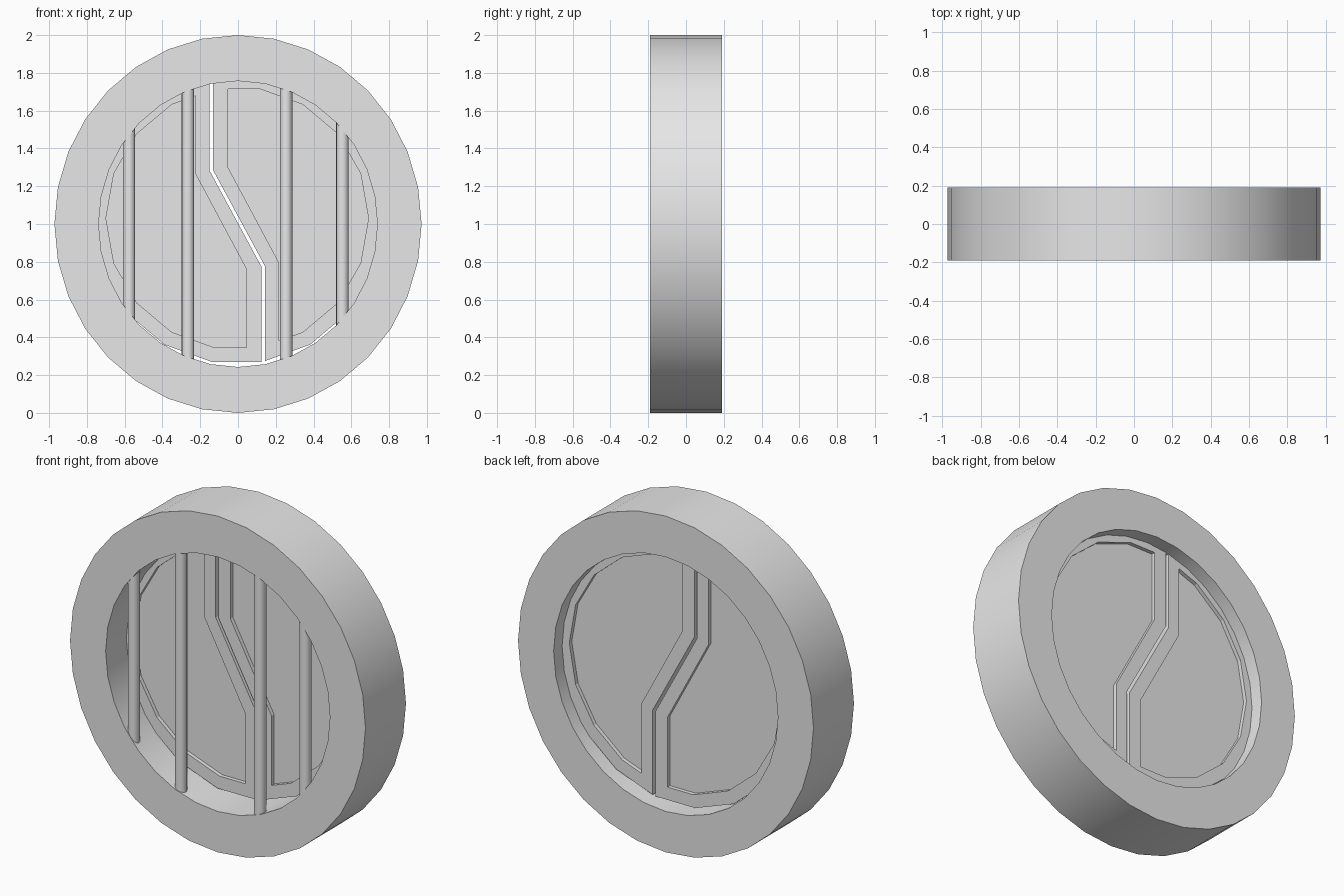
import bpy, bmesh, math

cube = bpy.data.objects.get("Cube")
if cube:
    bpy.data.objects.remove(cube, do_unlink=True)

grey = bpy.data.materials.new("light_grey")
grey.use_nodes = True
grey.diffuse_color = (0.8, 0.8, 0.8, 1)
grey.node_tree.nodes["Principled BSDF"].inputs["Base Color"].default_value = (0.8, 0.8, 0.8, 1)


def finish(obj, name, smooth):
    """Name, colour and shade a mesh object."""
    obj.name = obj.data.name = name
    obj.data.materials.clear()
    obj.data.materials.append(grey)
    if smooth:
        bpy.ops.object.shade_smooth_by_angle(angle=math.radians(30))
    else:
        bpy.ops.object.shade_flat()


def extrude_outline(name, loops, y, half_depth, centre, turn=0.0, smooth=False):
    """Filled x-z outline (inner loops become holes), thickened along y."""
    curve = bpy.data.curves.new(name, 'CURVE')
    curve.dimensions = '2D'
    curve.fill_mode = 'BOTH'
    curve.extrude = half_depth
    c, s = math.cos(turn), math.sin(turn)
    for pts in loops:
        spline = curve.splines.new('POLY')
        spline.points.add(len(pts) - 1)
        for p, (x, z) in zip(spline.points, pts):
            p.co = (x * c - z * s, x * s + z * c, 0, 1)
        spline.use_cyclic_u = True
    obj = bpy.data.objects.new(name, curve)
    bpy.context.collection.objects.link(obj)
    bpy.ops.object.select_all(action='DESELECT')
    obj.select_set(True)
    bpy.context.view_layer.objects.active = obj
    obj.rotation_euler.x = math.pi / 2
    obj.location = (centre[0], y, centre[1])
    bpy.ops.object.convert(target='MESH')
    obj = bpy.context.object
    bm = bmesh.new()
    bm.from_mesh(obj.data)
    bmesh.ops.remove_doubles(bm, verts=bm.verts, dist=1e-5)
    bmesh.ops.recalc_face_normals(bm, faces=bm.faces)
    bm.to_mesh(obj.data)
    bm.free()
    finish(obj, name, smooth)


def ellipse(rx, rz, n):
    return [(rx * math.cos(2 * math.pi * i / n), rz * math.sin(2 * math.pi * i / n))
            for i in range(n)]


def rim_height(r, x, n=18):
    """Height of the upper half of a regular polygon at x."""
    pts = ellipse(r, r, n)[:n // 2 + 1]
    for (x0, z0), (x1, z1) in zip(pts, pts[1:]):
        if x1 <= x <= x0:
            return z0 + (z1 - z0) * (x - x0) / (x1 - x0)
    return 0.0


def half_disc(r, upper, lower):
    """Left part of an 18-sided disc, cut by a stepped seam."""
    arc = [p for p in ellipse(r, r, 18)
           if p[0] < (upper[0] if p[1] > 0 else lower[0]) - 1e-4]
    return ([(upper[0], rim_height(r, upper[0]))] + arc +
            [(lower[0], -rim_height(r, lower[0])), lower, upper])


# Round outer ring
extrude_outline("outer_ring", [ellipse(0.972, 1.0, 32), ellipse(0.738, 0.757, 32)],
                0, 0.19, (0, 1), smooth=True)

# Two interlocking door halves: raised border around a thinner panel
border = half_disc(0.772, (-0.146, 0.252), (0.129, -0.257))
pocket = half_disc(0.695, (-0.221, 0.235), (0.049, -0.27))
for side, turn in (("right", 0.0), ("left", math.pi)):
    extrude_outline(side + "_door_border", [border, pocket], 0.0575, 0.0525, (-0.004, 1.03), turn)
    extrude_outline(side + "_door_panel", [pocket], 0.0575, 0.029, (-0.004, 1.03), turn)

# Vertical bars across the front, ends sunk into the ring
for i, x in enumerate((-0.577, -0.265, 0.255, 0.553)):
    half = 0.757 * math.sqrt(1 - (x / 0.738) ** 2) + 0.09
    bpy.ops.mesh.primitive_cylinder_add(vertices=16, radius=0.033, depth=2 * half,
                                        location=(x, -0.155, 1))
    finish(bpy.context.object, f"front_bar_{i + 1}", True)
